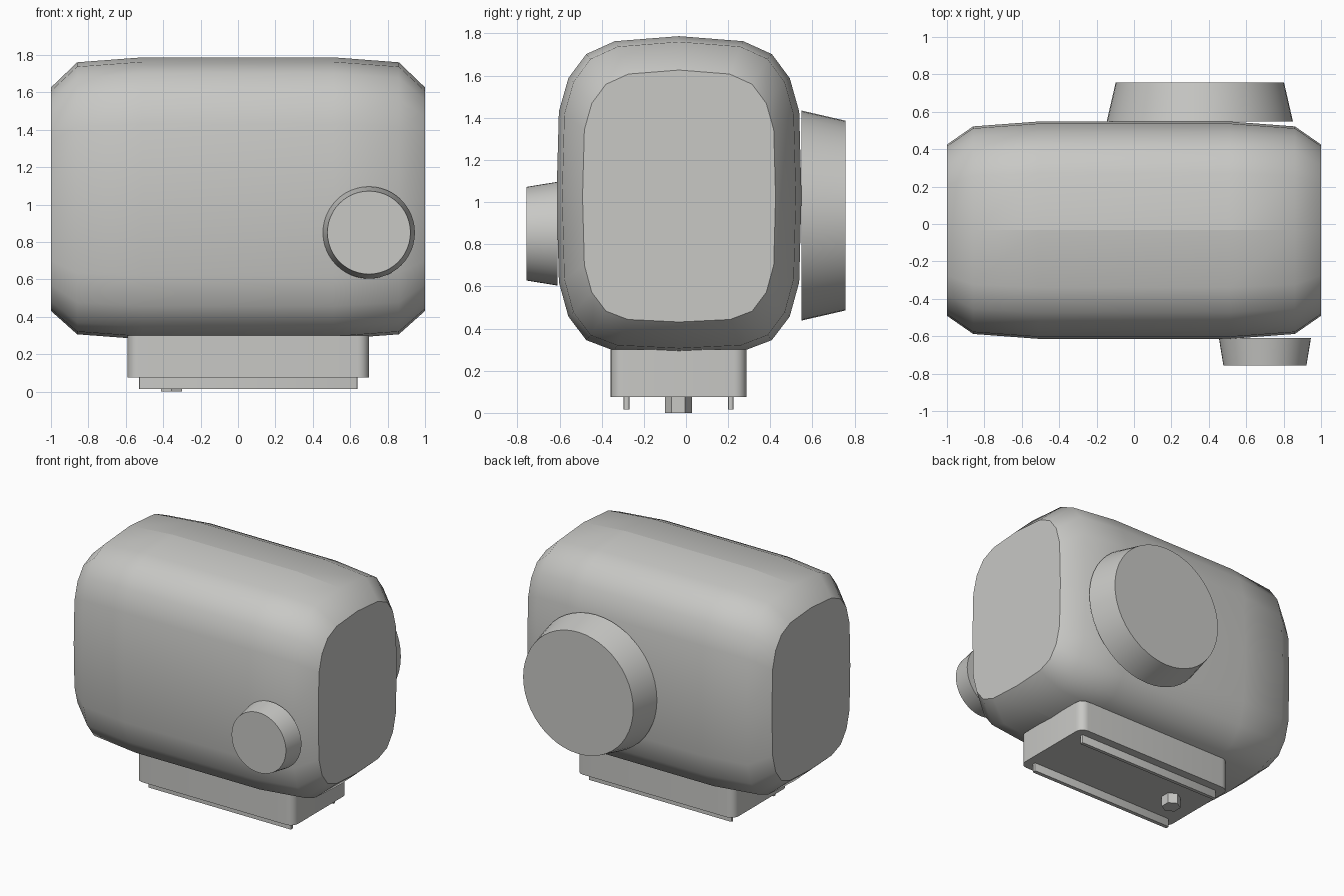
import bpy, bmesh, math
from mathutils import Matrix

if "Cube" in bpy.data.objects:
    bpy.data.objects.remove(bpy.data.objects["Cube"])

grey = bpy.data.materials.new("light_grey")
grey.diffuse_color = (0.58, 0.58, 0.56, 1)
grey.use_nodes = True
grey.node_tree.nodes["Principled BSDF"].inputs["Base Color"].default_value = grey.diffuse_color
CY, CZ = -0.033, 1.03          # centre of the body section


def finish(name, bm, angle=40):
    bmesh.ops.recalc_face_normals(bm, faces=bm.faces)
    me = bpy.data.meshes.new(name)
    bm.to_mesh(me)
    bm.free()
    me.materials.append(grey)
    ob = bpy.data.objects.new(name, me)
    bpy.context.collection.objects.link(ob)
    bpy.ops.object.select_all(action='DESELECT')
    ob.select_set(True)
    bpy.context.view_layer.objects.active = ob
    bpy.ops.object.shade_smooth_by_angle(angle=math.radians(angle), keep_sharp_edges=True)
    return ob


def block(name, lo, hi, radius, segments):
    """Box with rounded vertical edges."""
    bm = bmesh.new()
    bmesh.ops.create_cube(bm, size=1)
    for v in bm.verts:
        v.co = [(a + b) / 2 + c * (b - a) for a, b, c in zip(lo, hi, v.co)]
    upright = [e for e in bm.edges if abs(e.verts[0].co.z - e.verts[1].co.z) > 1e-4]
    bmesh.ops.bevel(bm, geom=upright, offset=radius, segments=segments,
                    profile=0.5, affect='EDGES')
    return finish(name, bm)


def knob(name, x, z, y0, y1, r0, r1):
    """Tapered disc from y0 (radius r0) to y1 (radius r1)."""
    bm = bmesh.new()
    bmesh.ops.create_cone(bm, cap_ends=True, segments=48, radius1=r0, radius2=r1,
                          depth=abs(y1 - y0))
    turn = Matrix.Rotation(math.radians(90 if y1 < y0 else -90), 4, 'X')
    bmesh.ops.transform(bm, matrix=Matrix.Translation((x, (y0 + y1) / 2, z)) @ turn,
                        verts=bm.verts)
    return finish(name, bm)


# Body: rounded section lofted along x, drawn in towards both ends
half = [(0, .757), (.305, .733), (.44, .672), (.525, .558), (.57, .40), (.581, 0),
        (.57, -.41), (.525, -.573), (.44, -.685), (.308, -.735), (0, -.75)]
section = half + [(-y, z) for y, z in reversed(half[1:-1])]
stations = [(-1, .788, .793), (-.86, .955, .965), (-.51, 1, 1),
            (.51, 1, 1), (.86, .955, .965), (1, .788, .793)]
bm = bmesh.new()
rings = [[bm.verts.new((x, CY + y * sy, CZ - .004 * (sz < .9) + z * sz)) for y, z in section]
         for x, sy, sz in stations]
n = len(section)
for a, b in zip(rings, rings[1:]):
    for i in range(n):
        j = (i + 1) % n
        bm.faces.new((a[i], a[j], b[j], b[i]))
bm.faces.new(rings[0])
bm.faces.new(rings[-1])
# Seam along the middle of the top and bottom
for a, b in zip(rings, rings[1:]):
    if abs(a[0].co.x) < .9 and abs(b[0].co.x) < .9:
        for i in (0, len(half) - 1):
            bm.edges.get((a[i], b[i])).smooth = False
finish("body", bm)

# Knobs on the front and back
knob("front_knob", .70, .85, -.61, -.757, .246, .222)
knob("back_knob", .352, .936, .548, .757, .498, .45)

# Base with two rails underneath
block("base", (-.59, -.357, .075), (.70, .287, .30), .06, 6)
block("front_rail", (-.53, -.296, .015), (.64, -.268, .08), .009, 2)
block("back_rail", (-.53, .20, .015), (.64, .225, .08), .009, 2)

# Hexagonal bolt under the base
bm = bmesh.new()
bmesh.ops.create_cone(bm, cap_ends=True, segments=6, radius1=.064, radius2=.064, depth=.08,
                      matrix=Matrix.Translation((-.355, -.036, .04)))
xs = [v.co.x for v in bm.verts]
if max(xs) - min(xs) > .12:    # point the hexagon along y
    bmesh.ops.rotate(bm, verts=bm.verts, cent=(-.355, -.036, 0),
                     matrix=Matrix.Rotation(math.radians(30), 3, 'Z'))
finish("bolt", bm)
